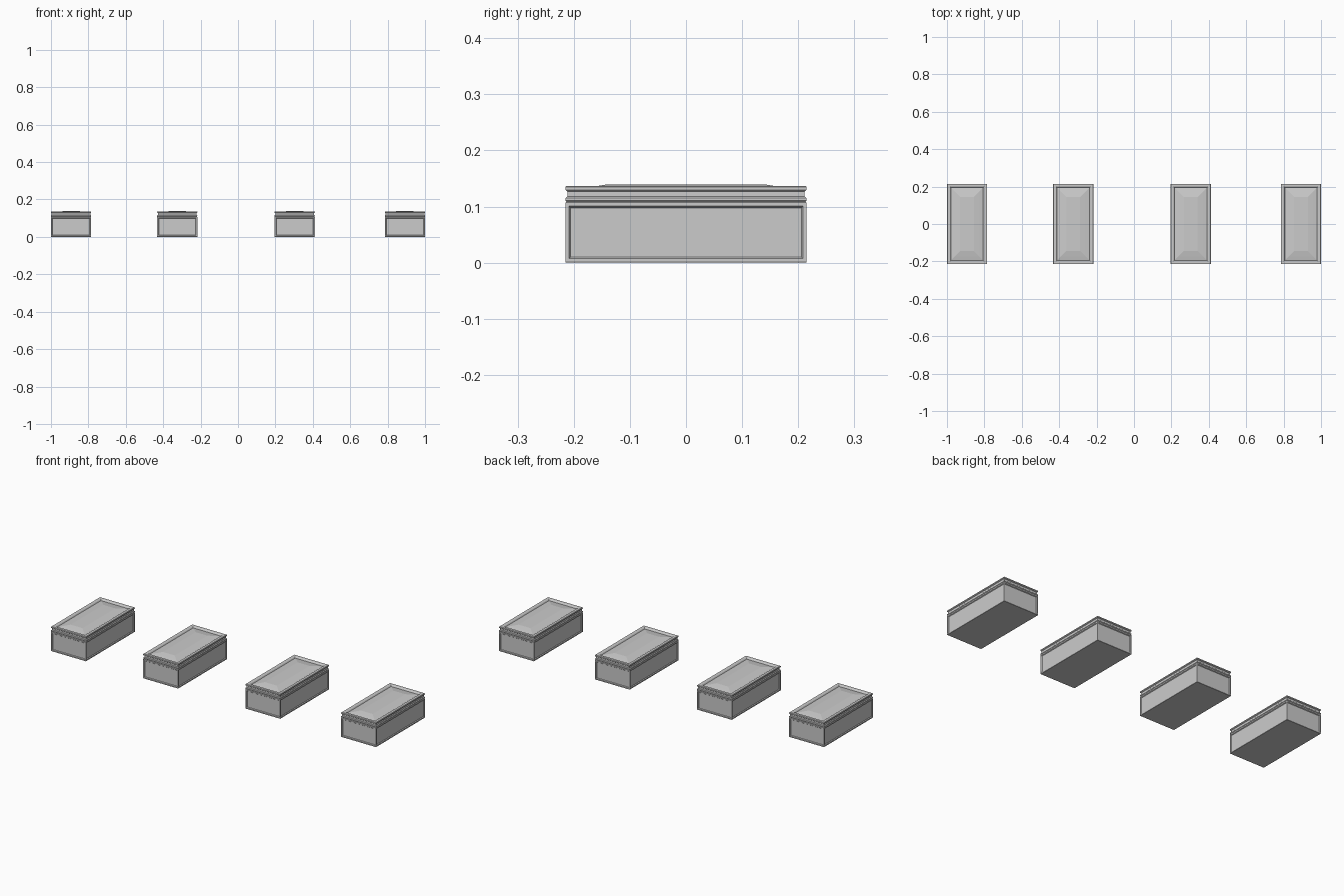
import bpy, bmesh

if "Cube" in bpy.data.objects:
    bpy.data.objects.remove(bpy.data.objects["Cube"])

HX, HY = 0.1075, 0.215          # half width and half length of one chest


def loft(name, profile):
    """Stack rectangles given as (inset, z), cap both ends."""
    bm = bmesh.new()
    rings = []
    for d, z in profile:
        x, y = HX - d, HY - d
        rings.append([bm.verts.new(p) for p in
                      ((-x, -y, z), (x, -y, z), (x, y, z), (-x, y, z))])
    for a, b in zip(rings, rings[1:]):
        for i in range(4):
            j = (i + 1) % 4
            bm.faces.new((a[i], a[j], b[j], b[i]))
    bm.faces.new(rings[0][::-1])
    bm.faces.new(rings[-1])
    bm.normal_update()
    return bm


def finish(bm, name):
    mesh = bpy.data.meshes.new(name)
    bm.to_mesh(mesh)
    bm.free()
    return mesh


# Body with a recessed panel in each side
bm = loft("body", [(0.001, 0), (0, 0.001), (0, 0.107), (0.002, 0.109)])
sides = [f for f in bm.faces if f.calc_area() > 0.01 and abs(f.normal.z) < 0.1]
bmesh.ops.inset_individual(bm, faces=sides, thickness=0.009)
bmesh.ops.inset_individual(bm, faces=sides, thickness=0.004, depth=-0.004)
body = finish(bm, "body")

# Lid: lower ledge, recessed neck, top slab, sunken groove and raised cushion
lid = finish(loft("lid", [
    (0.006, 0.108), (0.002, 0.109), (0, 0.111), (0, 0.115), (0.002, 0.117),
    (0.004, 0.118), (0.004, 0.127), (0.002, 0.128), (0, 0.130), (0, 0.135),
    (0.002, 0.137), (0.015, 0.137), (0.018, 0.135), (0.021, 0.130),
    (0.042, 0.134), (0.071, 0.139)]), "lid")

# Four chests in a row
for n, x in enumerate((-0.8925, -0.325, 0.303, 0.8925), 1):
    for mesh in (body, lid):
        ob = bpy.data.objects.new(f"chest_{n}_{mesh.name}", mesh)
        ob.location.x = x
        bpy.context.collection.objects.link(ob)
